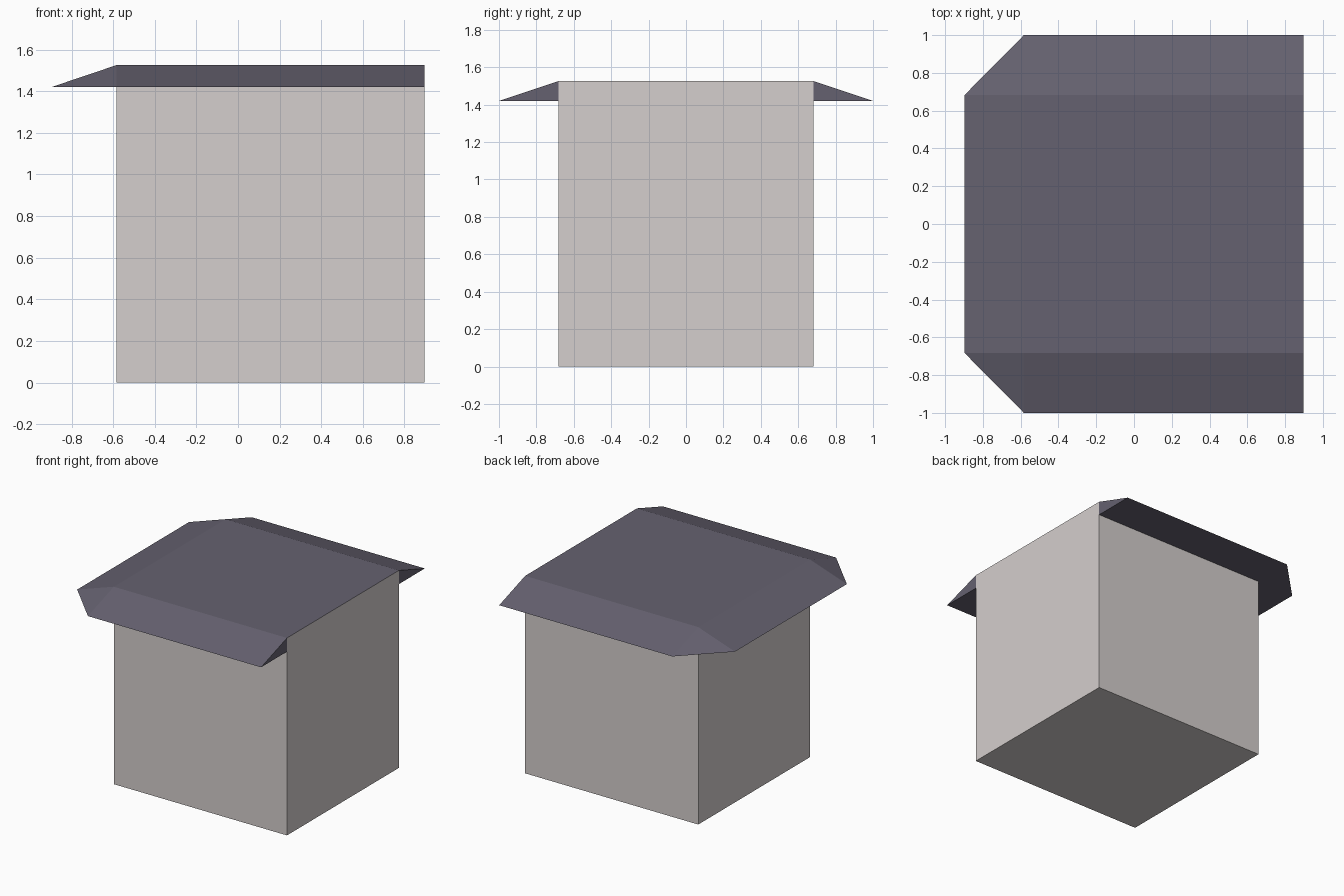
import bpy, bmesh

if "Cube" in bpy.data.objects:
    bpy.data.objects.remove(bpy.data.objects["Cube"])

X0, X1, Y = -0.583, 0.897, 0.683      # wall limits
EX, EY = -0.897, 1.0                  # eave limits
ZE, ZT = 1.42, 1.526                  # eave and roof heights


def make_object(name, rings, faces, color):
    """Build a mesh from (outline, z) rings and faces given as (ring, index) pairs."""
    bm = bmesh.new()
    v = [[bm.verts.new((x, y, z)) for x, y in outline] for outline, z in rings]
    for face in faces:
        bm.faces.new([v[r][i] for r, i in face])
    bmesh.ops.recalc_face_normals(bm, faces=bm.faces)
    mesh = bpy.data.meshes.new(name)
    bm.to_mesh(mesh)
    bm.free()
    mat = bpy.data.materials.new(name + "_paint")
    mat.diffuse_color = color
    mat.use_nodes = True
    mat.node_tree.nodes["Principled BSDF"].inputs["Base Color"].default_value = mat.diffuse_color
    mesh.materials.append(mat)
    obj = bpy.data.objects.new(name, mesh)
    bpy.context.collection.objects.link(obj)
    return obj


# Walls: a box left open where the roof closes it
plan = [(X1, -Y), (X0, -Y), (X0, Y), (X1, Y)]
sides = [[(0, i), (0, (i + 1) % 4), (1, (i + 1) % 4), (1, i)] for i in range(4)]
make_object("walls", [(plan, 0), (plan, ZT)],
            [[(0, i) for i in range(4)]] + sides,
            (0.66, 0.62, 0.61, 1))

# Roof: flat top, sloping eaves on three sides, clipped corners, flat soffit
eave = [(X1, -EY), (X0, -EY), (EX, -Y), (EX, Y), (X0, EY), (X1, EY)]
T, E, S = 0, 1, 2                     # top, eave and soffit rings
roof_faces = [[(T, i) for i in range(4)]]
for ring in (T, S):
    roof_faces += [
        [(ring, 0), (ring, 1), (E, 1), (E, 0)],
        [(ring, 1), (E, 2), (E, 1)],
        [(ring, 1), (ring, 2), (E, 3), (E, 2)],
        [(ring, 2), (E, 4), (E, 3)],
        [(ring, 2), (ring, 3), (E, 5), (E, 4)],
    ]
# Triangular eave ends and hidden inner faces against the walls
roof_faces += [[(T, 0), (E, 0), (S, 0)], [(T, 3), (S, 3), (E, 5)]]
make_object("roof", [(plan, ZT), (eave, ZE), (plan, ZE)], roof_faces,
            (0.13, 0.12, 0.16, 1))
